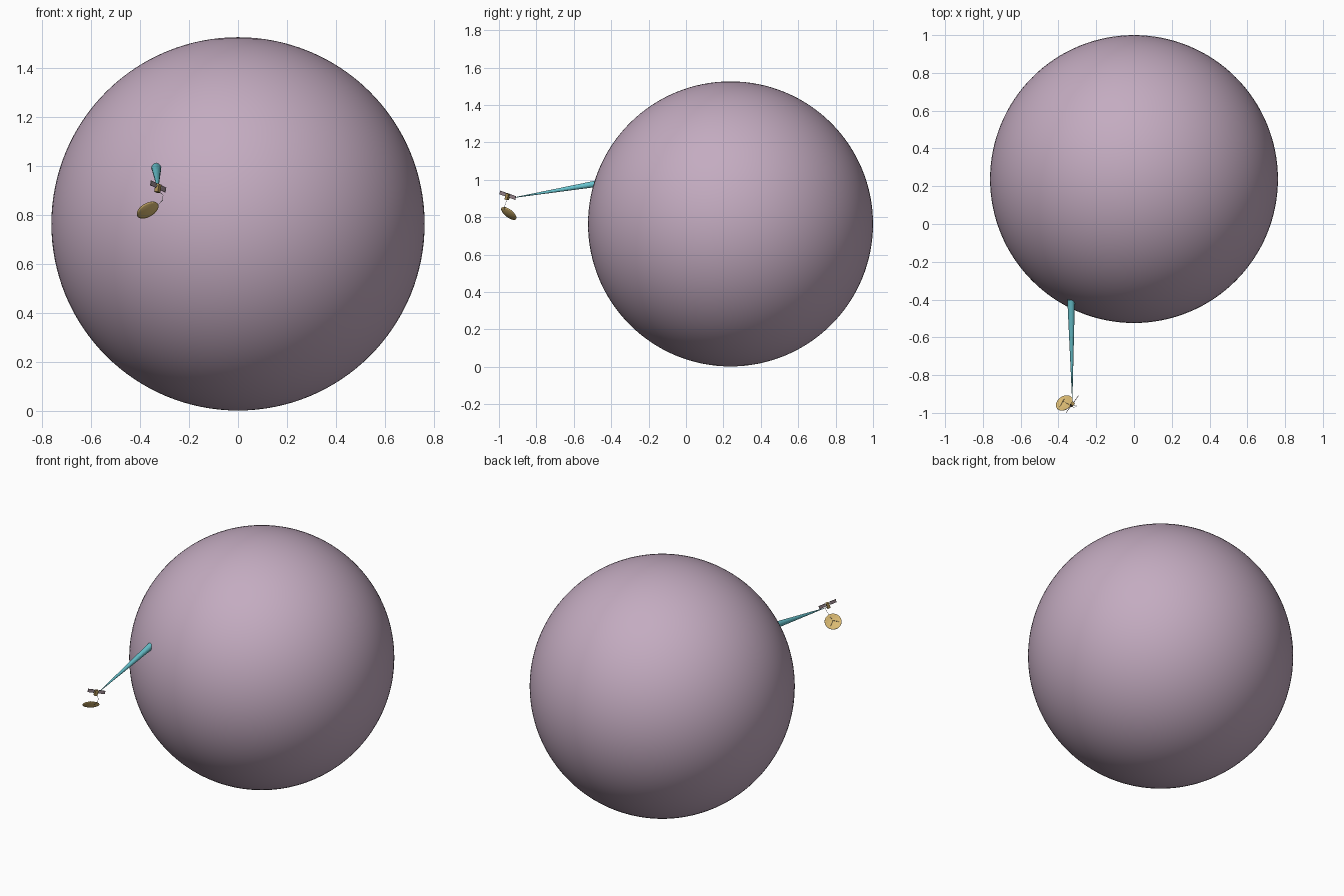
import bpy, bmesh, math
from mathutils import Vector, Matrix

cube = bpy.data.objects.get("Cube")
if cube:
    bpy.data.objects.remove(cube, do_unlink=True)


def material(name, rgb):
    m = bpy.data.materials.new(name)
    m.use_nodes = True
    m.diffuse_color = (*rgb, 1)
    m.node_tree.nodes["Principled BSDF"].inputs["Base Color"].default_value = (*rgb, 1)
    return m


MAUVE = material("mauve", (0.55, 0.41, 0.53))
GOLD = material("gold", (0.70, 0.49, 0.17))
TEAL = material("teal", (0.14, 0.55, 0.62))
BRONZE = material("bronze", (0.40, 0.27, 0.09))
PANEL = material("panel grey", (0.32, 0.24, 0.27))
GREY = material("light grey", (0.55, 0.55, 0.58))


def finish(name, bm, mat, smooth=False):
    mesh = bpy.data.meshes.new(name)
    bmesh.ops.recalc_face_normals(bm, faces=bm.faces)
    bm.to_mesh(mesh)
    bm.free()
    mesh.materials.append(mat)
    for p in mesh.polygons:
        p.use_smooth = smooth
    ob = bpy.data.objects.new(name, mesh)
    bpy.context.collection.objects.link(ob)
    return ob


def rod(name, a, b, r1, r2, mat, sides=8):
    a, b = Vector(a), Vector(b)
    turn = (b - a).to_track_quat('Z', 'Y').to_matrix().to_4x4()
    bm = bmesh.new()
    bmesh.ops.create_cone(bm, cap_ends=True, segments=sides, radius1=r1, radius2=r2,
                          depth=(b - a).length, matrix=Matrix.Translation((a + b) / 2) @ turn)
    return finish(name, bm, mat)


def box(name, centre, axes, size, mat):
    frame = Matrix(axes).transposed().to_4x4()
    bm = bmesh.new()
    bmesh.ops.create_cube(bm, size=1, matrix=Matrix.Translation(centre) @ frame
                          @ Matrix.Diagonal((*size, 1)))
    return finish(name, bm, mat)


# planet
bm = bmesh.new()
bmesh.ops.create_uvsphere(bm, u_segments=128, v_segments=64, radius=0.762,
                          matrix=Matrix.Translation((0, 0.238, 0.764)))
finish("planet", bm, MAUVE, True)

# signal beam
rod("signal_beam", (-0.327, -0.93, 0.903), (-0.333, -0.40, 0.992), 0.001, 0.02, TEAL, 24)

# satellite body, with its panels' long axis as one side
along = Vector((0.57, 0.78, -0.275)).normalized()
across = along.cross(Vector((0, 0, 1))).normalized()
up = across.cross(along)
axes = (along, across, up)
hub = Vector((-0.326, -0.953, 0.917))
box("satellite_body", hub - up * 0.008, axes, (0.018, 0.018, 0.034), BRONZE)
box("panel_axle", hub, axes, (0.04, 0.004, 0.004), GREY)

# solar panels
for side, label in ((-1, "front"), (1, "back")):
    box(label + "_solar_panel", hub + along * side * 0.034, axes,
        (0.040, 0.003, 0.020), PANEL)

# dish: a shallow bowl turned about its axis
normal = Vector((-0.42, 0.56, 0.71)).normalized()
centre = Vector((-0.367, -0.95, 0.817))
R, DEPTH, RINGS, SEG = 0.049, 0.010, 6, 32
bm = bmesh.new()
profile = [bm.verts.new((R * i / RINGS, 0, DEPTH * ((i / RINGS) ** 2 - 0.6)))
           for i in range(RINGS + 1)]
edges = [bm.edges.new(pair) for pair in zip(profile, profile[1:])]
bmesh.ops.spin(bm, geom=profile + edges, cent=(0, 0, 0), axis=(0, 0, 1),
               angle=math.tau, steps=SEG)
bmesh.ops.remove_doubles(bm, verts=bm.verts, dist=0.0001)
dish = finish("dish", bm, GOLD, True)
dish.matrix_world = Matrix.Translation(centre) @ normal.to_track_quat('Z', 'Y').to_matrix().to_4x4()
shell = dish.modifiers.new("thickness", 'SOLIDIFY')
shell.thickness = 0.002

# dish feed on three struts
feed = centre + normal * 0.022
frame = normal.to_track_quat('Z', 'Y')
for i in range(3):
    a = math.tau * i / 3
    foot = centre + frame @ Vector((math.cos(a), math.sin(a), 0)) * 0.034
    rod("feed_strut_%d" % (i + 1), foot, feed, 0.0007, 0.0007, GREY, 6)
rod("dish_feed", feed - normal * 0.003, feed + normal * 0.003, 0.003, 0.002, BRONZE, 10)

# bent arm from body to dish
bend = [(-0.322, -0.957, 0.895), (-0.306, -0.962, 0.882),
        (-0.307, -0.968, 0.862), (-0.329, -0.972, 0.838)]
for i, (a, b) in enumerate(zip(bend, bend[1:])):
    rod("dish_arm_%d" % (i + 1), a, b, 0.001, 0.001, GREY, 6)
